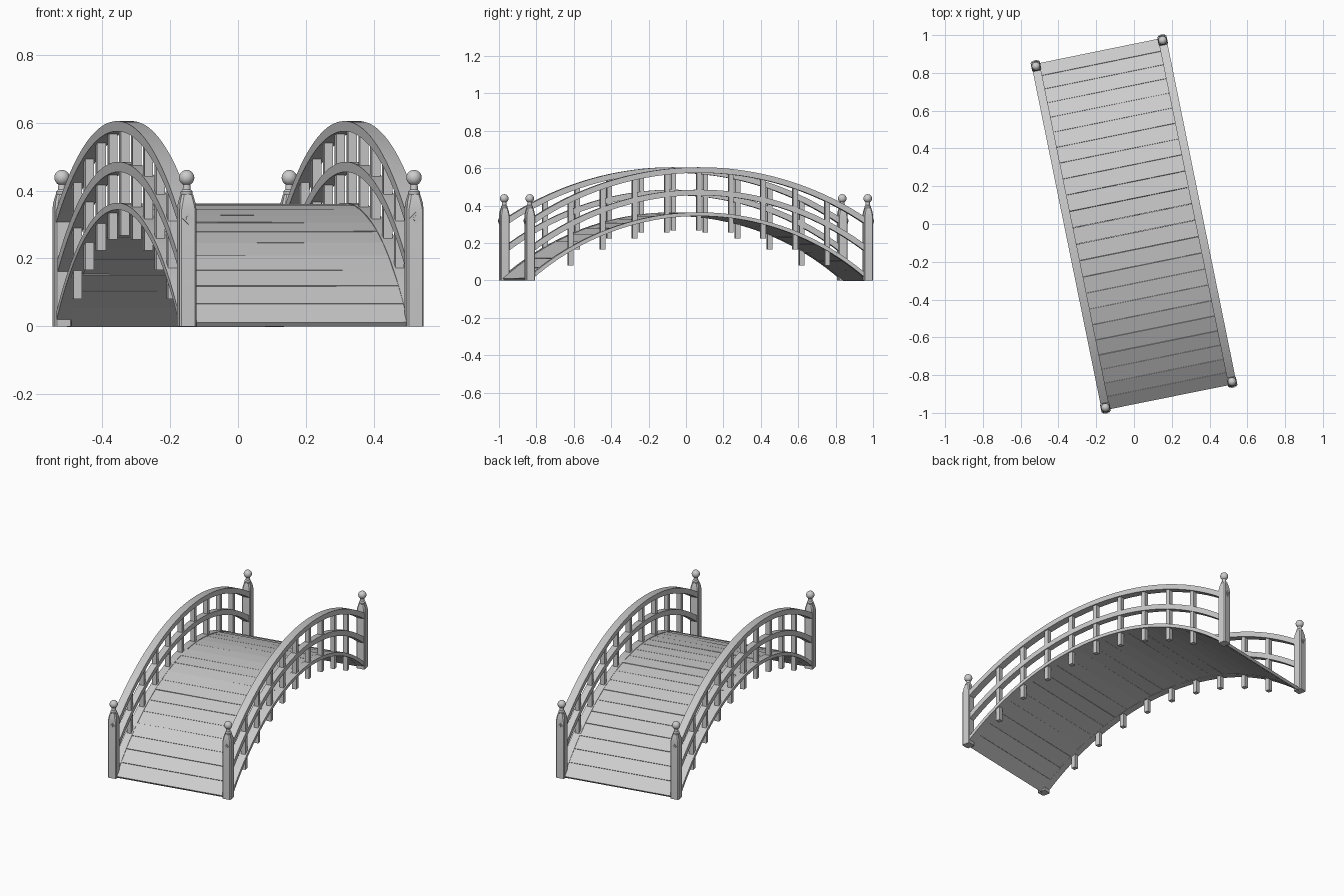
import bpy, bmesh, math, random
from mathutils import Matrix, Vector

random.seed(4)
cube = bpy.data.objects.get("Cube")
if cube:
    bpy.data.objects.remove(cube)

TURN = math.radians(11.5)     # the bridge stands at a slight angle
SIDE, END = 0.342, 0.922      # post positions
CENTRE_Z = -1.06              # shared centre of all arches
DECK_R, RAIL_R, MID_R = 1.405, 1.65, 1.53

grey = bpy.data.materials.new("grey_wood")
grey.use_nodes = True
grey.diffuse_color = (0.6, 0.6, 0.6, 1)
grey.node_tree.nodes["Principled BSDF"].inputs["Base Color"].default_value = (0.6, 0.6, 0.6, 1)


def finish(name, bm, smooth=False):
    bmesh.ops.recalc_face_normals(bm, faces=bm.faces)
    mesh = bpy.data.meshes.new(name)
    bm.to_mesh(mesh)
    bm.free()
    mesh.materials.append(grey)
    obj = bpy.data.objects.new(name, mesh)
    obj.rotation_euler.z = TURN
    bpy.context.collection.objects.link(obj)
    if smooth:
        bpy.ops.object.select_all(action='DESELECT')
        obj.select_set(True)
        bpy.context.view_layer.objects.active = obj
        bpy.ops.object.shade_smooth_by_angle(angle=math.radians(35))
    return obj


def add_box(bm, size, place):
    bmesh.ops.create_cube(bm, size=1, matrix=place @ Matrix.Diagonal((*size, 1)))


def arch_z(radius, y):
    return math.sqrt(radius ** 2 - y ** 2) + CENTRE_Z


def loft(bm, rings):
    """Skin a list of closed rings and cap both ends."""
    loops = [[bm.verts.new(p) for p in ring] for ring in rings]
    n = len(loops[0])
    for a, b in zip(loops, loops[1:]):
        for i in range(n):
            bm.faces.new((a[i], a[(i + 1) % n], b[(i + 1) % n], b[i]))
    bm.faces.new(loops[0])
    bm.faces.new(loops[-1])


def arch(name, x, radius, width, height, reach):
    """Curved beam of rectangular section."""
    bm = bmesh.new()
    half, rings = math.asin(reach / radius), []
    for i in range(41):
        a = half * (i / 20 - 1)
        rings.append([(x + sx * width / 2,
                       (radius + sz * height / 2) * math.sin(a),
                       (radius + sz * height / 2) * math.cos(a) + CENTRE_Z)
                      for sx, sz in ((-1, -1), (1, -1), (1, 1), (-1, 1))])
    loft(bm, rings)
    finish(name, bm, True)


def octagon(half, cut, z):
    c = half - cut
    return [(half, -c, z), (half, c, z), (c, half, z), (-c, half, z),
            (-half, c, z), (-half, -c, z), (-c, -half, z), (c, -half, z)]


def circle(r, z, n=16):
    return [(r * math.cos(i * math.tau / n), r * math.sin(i * math.tau / n), z) for i in range(n)]


def post(name, sx, sy):
    # chamfered shaft with tapered shoulders
    bm = bmesh.new()
    loft(bm, [octagon(h, c, z) for h, c, z in
              ((0.025, 0.005, 0), (0.025, 0.005, 0.345), (0.023, 0.007, 0.365), (0.017, 0.006, 0.388))])
    # turned collar and neck
    loft(bm, [circle(r, z) for r, z in
              ((0.015, 0.385), (0.018, 0.390), (0.018, 0.397), (0.012, 0.403), (0.011, 0.418))])
    # ball
    bmesh.ops.create_uvsphere(bm, u_segments=16, v_segments=10, radius=0.023,
                              matrix=Matrix.Translation((0, 0, 0.438)))
    # diamond plate and stud on the outer face
    add_box(bm, (0.026, 0.008, 0.026),
            Matrix.Translation((0, sy * 0.025, 0.318)) @ Matrix.Rotation(math.pi / 4, 4, 'Y'))
    bmesh.ops.create_cone(bm, cap_ends=True, segments=12, radius1=0.008, radius2=0.008, depth=0.014,
                          matrix=Matrix.Translation((0, sy * 0.025, 0.318)) @ Matrix.Rotation(math.pi / 2, 4, 'X'))
    bmesh.ops.translate(bm, verts=bm.verts, vec=Vector((sx * SIDE, sy * END, 0)))
    finish(name, bm, True)


# deck planks, each tangent to the arch and slightly uneven
PLANKS = 23
bm = bmesh.new()
half = math.asin(0.925 / DECK_R)
step = 2 * half / PLANKS
for i in range(PLANKS):
    a = -half + step * (i + 0.5)
    r = DECK_R + 0.008
    place = (Matrix.Translation((0, r * math.sin(a), r * math.cos(a) + CENTRE_Z))
             @ Matrix.Rotation(-a + random.uniform(-0.025, 0.025), 4, 'X')
             @ Matrix.Rotation(random.uniform(-0.003, 0.003), 4, 'Y'))
    add_box(bm, (2 * SIDE - 0.03, step * DECK_R * 0.99, 0.016), place)
finish("deck_planks", bm)

# both sides: edge beam, rails, balusters and end posts
for side, sx in (("left", 1), ("right", -1)):
    x = sx * SIDE
    arch(side + "_edge_beam", x, DECK_R + 0.009, 0.042, 0.02, 0.922)
    arch(side + "_middle_rail", x, MID_R, 0.036, 0.03, 0.915)
    arch(side + "_top_rail", x, RAIL_R, 0.044, 0.03, 0.915)
    bm = bmesh.new()
    for k in range(-4, 5):
        y = k * 0.175
        low, high = arch_z(DECK_R, y) - 0.078, arch_z(RAIL_R, y)
        add_box(bm, (0.026, 0.026, high - low), Matrix.Translation((x, y, (low + high) / 2)))
    finish(side + "_balusters", bm)
    for end, sy in (("front", -1), ("back", 1)):
        post(f"{end}_{side}_post", sx, sy)
